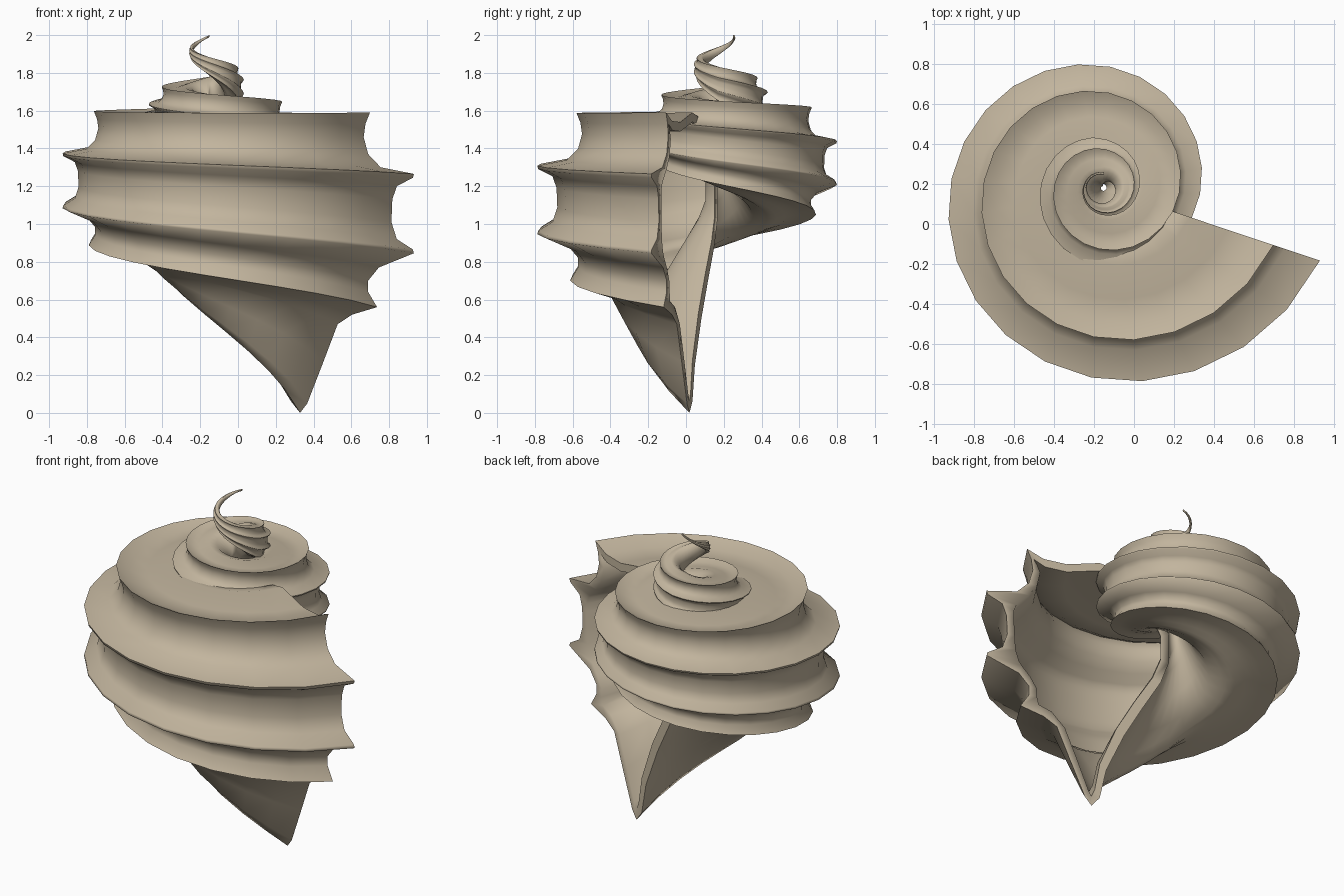
import bpy, bmesh, math

if "Cube" in bpy.data.objects:
    bpy.data.objects.remove(bpy.data.objects["Cube"])

AX, AY = -0.155, 0.18          # coiling axis
STEP, COUNT = 15, 65           # degrees per ring, rings from lip to tip

# Outer and inner wall cross-sections at the lip: (radius, height below shoulder)
outer = [(.90, 0), (.875, -.06), (.865, -.13), (.89, -.22), (.96, -.29), (1.145, -.325),
         (1.14, -.345), (1.05, -.39), (1.025, -.46), (1.02, -.58), (1.05, -.67),
         (1.14, -.725), (1.145, -.745), (.95, -.82), (.89, -.89), (.89, -.95),
         (.94, -1.03), (.80, -1.07), (.72, -1.12), (.64, -1.32), (.55, -1.54),
         (.51, -1.59), (.46, -1.53), (.42, -1.34), (.31, -1.09), (.20, -.89),
         (.09, -.70), (.04, -.56), (.04, -.38), (.12, -.2), (.32, -.03),
         (.46, 0), (.66, -.05), (.80, -.045)]
inner = [(.86, -.06), (.84, -.09), (.82, -.14), (.84, -.23), (.89, -.30), (.95, -.36),
         (.965, -.38), (.98, -.42), (.98, -.47), (.975, -.58), (.97, -.67),
         (.95, -.74), (.93, -.77), (.88, -.83), (.84, -.90), (.84, -.95),
         (.83, -1.0), (.75, -1.03), (.67, -1.12), (.60, -1.30), (.53, -1.49),
         (.51, -1.53), (.49, -1.48), (.46, -1.31), (.36, -1.06), (.25, -.86),
         (.14, -.68), (.09, -.55), (.09, -.40), (.16, -.25), (.33, -.08),
         (.46, -.05), (.66, -.10), (.79, -.095)]


def ring(bm, profile, i):
    """One cross-section of the coil; the lower spout fades away from the lip,
    and the coil thins to a ribbon at the tip."""
    t = i * STEP
    s = math.exp(-.00248 * t)
    lift = 1.26 + .33 * s + .00073 * t
    a = math.radians(-18.5 - t)
    spout = .08 + .92 * max(0, 1 - t / 125)
    fr = 1 - .88 * max(0, min(1, (t - 600) / 300)) ** .8
    fh = 1 - .88 * max(0, min(1, (t - 710) / 240)) ** .8
    out = []
    for r, h in profile:
        if h < -1.03:
            h = -1.03 + (h + 1.03) * spout
        r, h = (.86 + (r - .86) * fr) * s, h * fh * s
        out.append(bm.verts.new((AX + r * math.cos(a), AY + r * math.sin(a), lift + h)))
    return out


def bridge(bm, a, b):
    n = len(a)
    for j in range(n):
        k = (j + 1) % n
        bm.faces.new((a[j], a[k], b[k], b[j]))


bm = bmesh.new()
outs = [ring(bm, outer, i) for i in range(COUNT + 1)]
ins = [ring(bm, inner, i) for i in range(25)]
# outer whorls
for a, b in zip(outs, outs[1:]):
    bridge(bm, a, b)
bm.faces.new(outs[-1])
# inside of the opening and its lip
for a, b in zip(ins, ins[1:]):
    bridge(bm, b, a)
bridge(bm, ins[0], outs[0])
bm.faces.new(ins[-1])
bmesh.ops.recalc_face_normals(bm, faces=bm.faces[:])

mesh = bpy.data.meshes.new("spiral_shell")
bm.to_mesh(mesh)
bm.free()
shell = bpy.data.objects.new("spiral_shell", mesh)
bpy.context.collection.objects.link(shell)
tan = bpy.data.materials.new("tan_shell")
tan.diffuse_color = (.54, .46, .34, 1)
tan.use_nodes = True
tan.node_tree.nodes["Principled BSDF"].inputs["Base Color"].default_value = tan.diffuse_color
mesh.materials.append(tan)
bpy.context.view_layer.objects.active = shell
shell.select_set(True)
bpy.ops.object.shade_smooth_by_angle(angle=math.radians(82))
